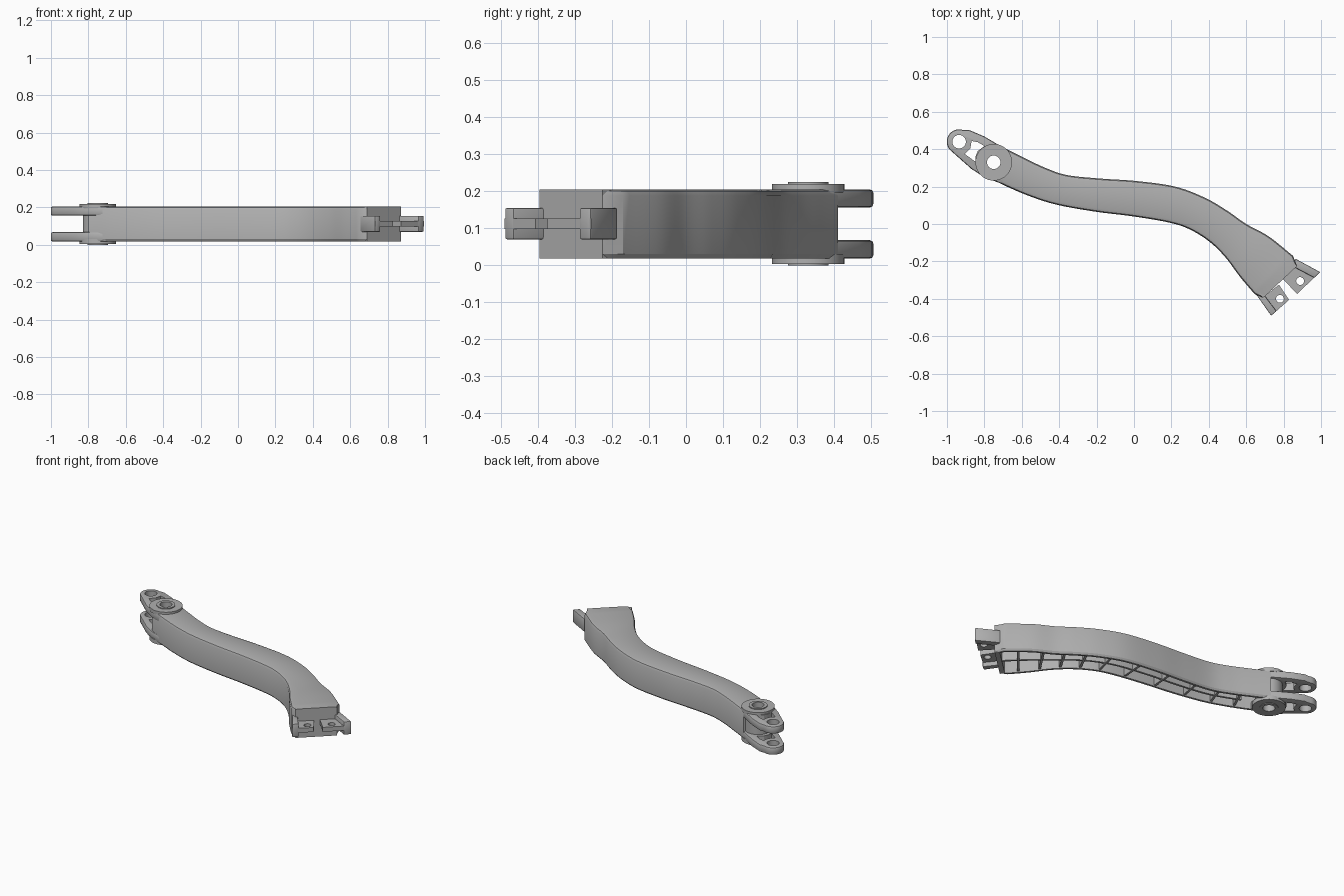
import bpy
import bmesh
import math
from mathutils import Vector

if "Cube" in bpy.data.objects:
    bpy.data.objects.remove(bpy.data.objects["Cube"], do_unlink=True)

grey = bpy.data.materials.new("satin grey")
grey.use_nodes = True
COLOUR = (0.43, 0.43, 0.43, 1)
grey.diffuse_color = COLOUR
grey.node_tree.nodes["Principled BSDF"].inputs["Base Color"].default_value = COLOUR

PIVOT, TIP = (-0.75, 0.33), (-0.935, 0.44)


def finish(name, bm):
    bmesh.ops.recalc_face_normals(bm, faces=bm.faces)
    mesh = bpy.data.meshes.new(name)
    bm.to_mesh(mesh)
    bm.free()
    mesh.materials.append(grey)
    ob = bpy.data.objects.new(name, mesh)
    bpy.context.collection.objects.link(ob)
    return ob


def prism(name, pts, z0, z1):
    bm = bmesh.new()
    face = bm.faces.new([bm.verts.new((x, y, z0)) for x, y in pts])
    top = bmesh.ops.extrude_face_region(bm, geom=[face])["geom"]
    moved = [v for v in top if isinstance(v, bmesh.types.BMVert)]
    bmesh.ops.translate(bm, verts=moved, vec=(0, 0, z1 - z0))
    return finish(name, bm)


def circle(centre, r, n=40):
    return [(centre[0] + r * math.cos(i * math.tau / n),
             centre[1] + r * math.sin(i * math.tau / n)) for i in range(n)]


def sweep(name, stations, section):
    """Loft a section (offset across the arm, height) through edge pairs."""
    bm = bmesh.new()
    rings = []
    for a, b in stations:
        d = (b - a).normalized()
        rings.append([bm.verts.new((*(a + d * s), z)) for s, z in section((b - a).length)])
    n = len(rings[0])
    for r, q in zip(rings, rings[1:]):
        for i in range(n):
            bm.faces.new((r[i], r[(i + 1) % n], q[(i + 1) % n], q[i]))
    bm.faces.new(rings[0])
    bm.faces.new(rings[-1])
    return finish(name, bm)


def apply_modifiers(ob):
    dg = bpy.context.evaluated_depsgraph_get()
    mesh = bpy.data.meshes.new_from_object(ob.evaluated_get(dg))
    ob.modifiers.clear()
    ob.data = mesh


def bevel(ob, width):
    m = ob.modifiers.new("bevel", "BEVEL")
    m.width, m.segments, m.limit_method = width, 2, "ANGLE"
    m.angle_limit = math.radians(50)
    apply_modifiers(ob)


def cut(ob, pts):
    cutter = prism("cutter", pts, -0.1, 0.4)
    cutter.hide_render = True
    m = ob.modifiers.new("cut", "BOOLEAN")
    m.operation, m.object, m.solver = "DIFFERENCE", cutter, "EXACT"
    apply_modifiers(ob)
    bpy.data.objects.remove(cutter, do_unlink=True)


# Arm outline: matching points on the front and back edges
front = [(-.80, .26), (-.68, .20), (-.54, .142), (-.40, .10), (-.20, .065), (0, .04),
         (.20, .005), (.31, -.035), (.41, -.10), (.49, -.18), (.567, -.283), (.645, -.375)]
back = [(-.70, .41), (-.60, .36), (-.48, .303), (-.36, .262), (-.18, .243), (.01, .23),
        (.22, .20), (.38, .14), (.50, .07), (.60, 0), (.72, -.066), (.85, -.17)]


def smooth(points, steps=6):
    p = [Vector(q) for q in points]
    p = [2 * p[0] - p[1]] + p + [2 * p[-1] - p[-2]]
    out = []
    for a, b, c, d in zip(p, p[1:], p[2:], p[3:]):
        for k in range(steps):
            t = k / steps
            out.append(b + (c - a) * t / 2 + (2 * a - 5 * b + 4 * c - d) * t * t / 2
                       + (3 * b - a - 3 * c + d) * t ** 3 / 2)
    return out + [p[-2]]


stations = list(zip(smooth(front), smooth(back)))
stations.append((Vector((.69, -.395)), Vector((.872, -.225))))


def channel(w):
    half = [(.022, .175), (.022, .018), (.008, .018), (0, .03),
            (0, .188), (.006, .2), (.02, .205)]
    return half + [(w - s, z) for s, z in reversed(half)]


body = sweep("arm_shell", stations, channel)
cut(body, circle(PIVOT, .036))

# Underside stiffening: one long rib and evenly spaced cross ribs
sweep("long_rib", stations[8:],
      lambda w: [(w / 2 - .007, .03), (w / 2 + .007, .03), (w / 2 + .007, .18), (w / 2 - .007, .18)])


def cross_wall(name, i, thick, z0):
    a, b = stations[i]
    d = (b - a).normalized()
    n = Vector((-d.y, d.x)) * thick / 2
    a, b = a + d * .01, b - d * .01
    prism(name, [a + n, b + n, b - n, a - n], z0, .18)


for i in range(9, 66, 6):
    cross_wall("cross_rib", i, .014, .025)

# Closed end wall
a, b = stations[-1]
inward = Vector((b.y - a.y, a.x - b.x)).normalized() * -.03
prism("end_wall", [a, b, b + inward, a + inward], .018, .204)

# Fork: two matching lugs with a pin hole and a lightening pocket
lug_outline = [(-.66, .385), (-.80, .468), (-.88, .502)]
lug_outline += [(TIP[0] + .066 * math.cos(t), TIP[1] + .066 * math.sin(t))
                for t in (math.radians(70 + 10 * k) for k in range(16))]
lug_outline += [(-.87, .295), (-.80, .25), (-.70, .212)]
pocket = [(-.868, .444), (-.835, .437), (-.80, .417), (-.835, .39),
          (-.848, .36), (-.848, .333), (-.904, .374), (-.875, .405)]
for name, z0, z1 in (("lower_fork_lug", .018, .068), ("upper_fork_lug", .156, .205)):
    lug = prism(name, lug_outline, z0, z1)
    bevel(lug, .01)
    for hole in (circle(TIP, .036), pocket, circle(PIVOT, .036)):
        cut(lug, hole)

# Pivot bushing: web tube, wide flanges and a raised collar, all bored through
for name, r, z0, z1 in (("pivot_web", .08, .03, .19),
                        ("lower_pivot_flange", .098, .004, .03),
                        ("upper_pivot_flange", .098, .195, .219),
                        ("lower_pivot_collar", .055, 0, .02),
                        ("upper_pivot_collar", .055, .2, .225)):
    ring = prism(name, circle(PIVOT, r), z0, z1)
    cut(ring, circle(PIVOT, .036))

# Clip end: thin drilled plates with thick outer cheeks
plates = (("right", [(.68, -.40), (.733, -.49), (.829, -.406), (.775, -.325)], (.78, -.40)),
          ("left", [(.872, -.374), (.995, -.257), (.87, -.20), (.797, -.295)], (.888, -.305)))
for side, pts, hole in plates:
    plate = prism(side + "_clip_plate", pts, .098, .127)
    cut(plate, circle(hole, .021, 24))
cheeks = (("right", [(.645, -.365), (.733, -.49), (.762, -.466), (.70, -.385)]),
          ("left", [(.995, -.257), (.862, -.185), (.855, -.23), (.965, -.288)]))
for side, pts in cheeks:
    bevel(prism(side + "_clip_cheek", pts, .07, .155), .005)

# Soft shading on curved walls, crisp edges elsewhere
bpy.ops.object.select_all(action="DESELECT")
for ob in bpy.context.collection.objects:
    if ob.type == "MESH":
        ob.select_set(True)
        bpy.context.view_layer.objects.active = ob
bpy.ops.object.shade_smooth_by_angle(angle=math.radians(28))
